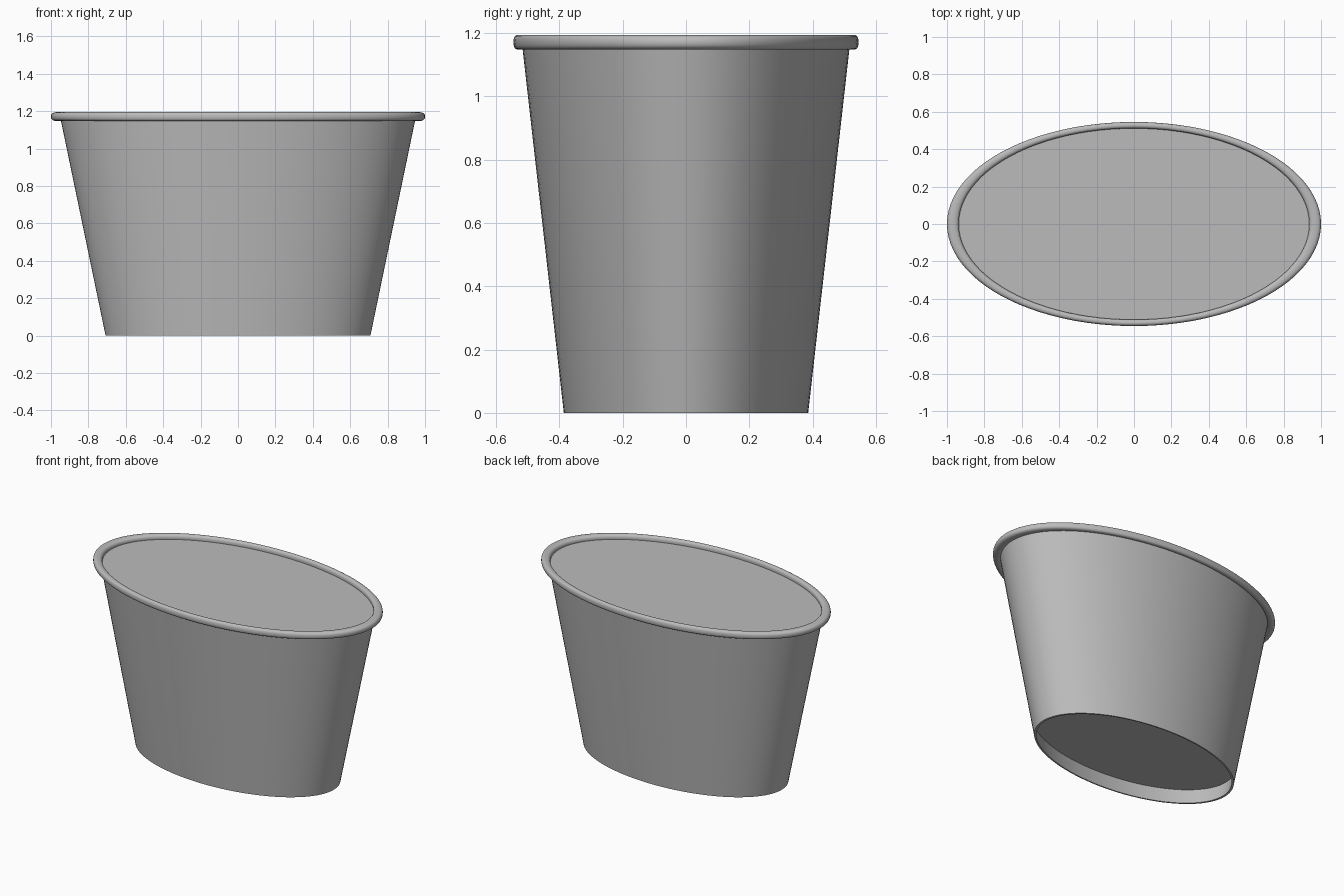
import bpy
import bmesh
import math

SEGMENTS = 96
DEPTH_RATIO = 0.5455     # oval depth relative to its width

cube = bpy.data.objects.get("Cube")
if cube:
    bpy.data.objects.remove(cube)

grey = bpy.data.materials.new("plain grey")
grey.use_nodes = True
colour = (0.5, 0.5, 0.5, 1)
grey.diffuse_color = colour
grey.node_tree.nodes["Principled BSDF"].inputs["Base Color"].default_value = colour


def lathe_oval(name, profile, closed=False):
    """Sweep (radius, z) points round an oval; radius 0 makes a centre point."""
    bm = bmesh.new()
    rings = []
    for r, z in profile:
        count = SEGMENTS if r else 1
        angles = [2 * math.pi * i / SEGMENTS for i in range(count)]
        rings.append([bm.verts.new((r * math.cos(a), r * DEPTH_RATIO * math.sin(a), z))
                      for a in angles])
    pairs = list(zip(rings, rings[1:]))
    if closed:
        pairs.append((rings[-1], rings[0]))
    for low, high in pairs:
        for i in range(SEGMENTS):
            j = i + 1
            corners = [low[i % len(low)], low[j % len(low)],
                       high[j % len(high)], high[i % len(high)]]
            bm.faces.new(list(dict.fromkeys(corners)))
    bmesh.ops.recalc_face_normals(bm, faces=bm.faces)
    mesh = bpy.data.meshes.new(name)
    bm.to_mesh(mesh)
    bm.free()
    mesh.materials.append(grey)
    obj = bpy.data.objects.new(name, mesh)
    bpy.context.collection.objects.link(obj)
    bpy.ops.object.select_all(action="DESELECT")
    obj.select_set(True)
    bpy.context.view_layer.objects.active = obj
    bpy.ops.object.shade_smooth_by_angle(angle=math.radians(35))
    return obj


# Tapered body with a recessed underside and a flat top
lathe_oval("cup_body", [
    (0, 0.10), (0.714, 0.10), (0.693, 0),
    (0.708, 0), (0.95, 1.165), (0, 1.165),
])

# Rolled rim: a rounded bead, slightly flattened
bead = []
for k in range(20):
    a = 2 * math.pi * k / 20
    c, s = math.cos(a), math.sin(a)
    bead.append((0.9685 + 0.0315 * math.copysign(abs(c) ** 0.8, c),
                 1.1715 + 0.0235 * math.copysign(abs(s) ** 0.8, s)))
lathe_oval("rolled_rim", bead, closed=True)
